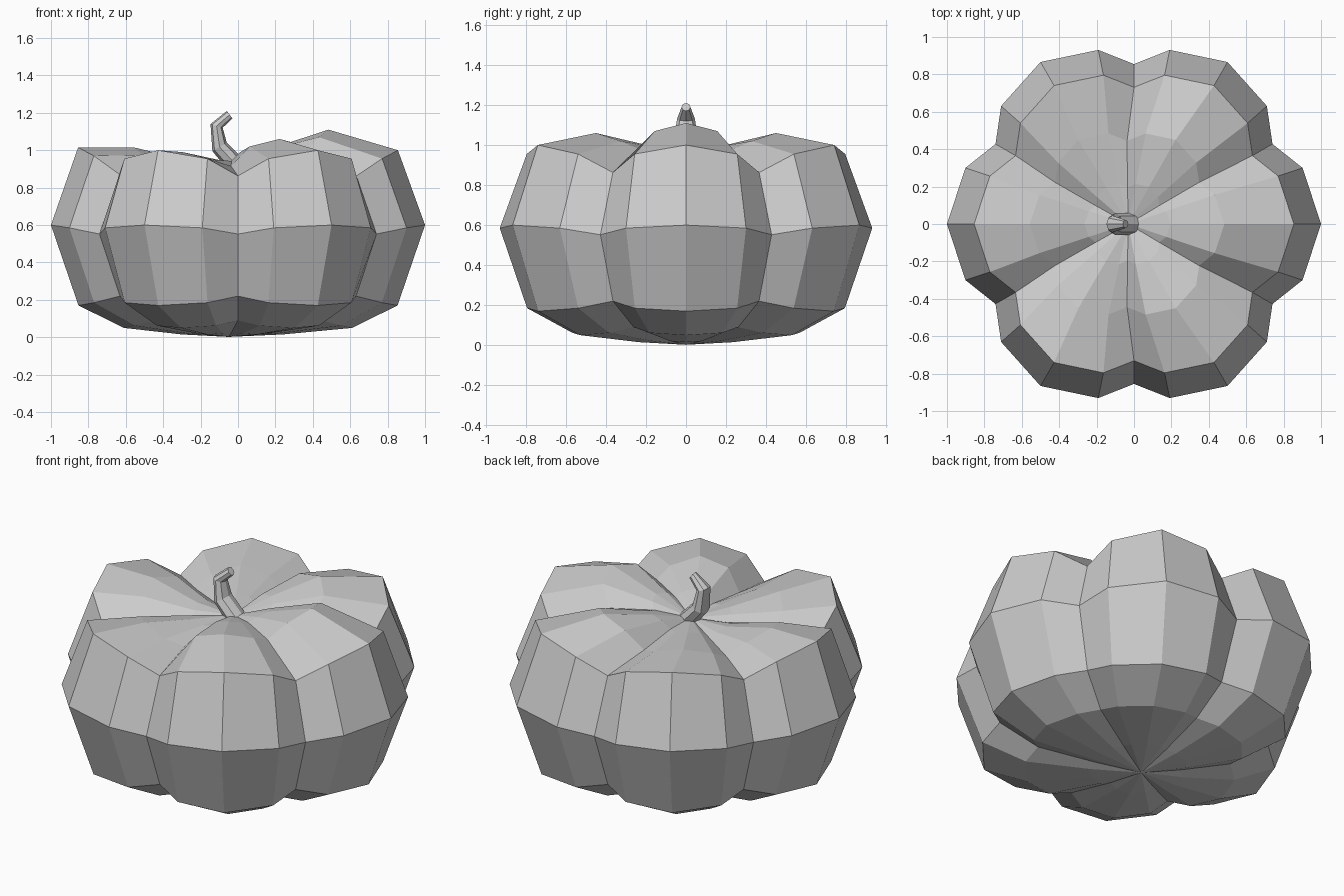
import bpy, bmesh
from math import sin, cos, pi, radians

cube = bpy.data.objects.get("Cube")
if cube:
    bpy.data.objects.remove(cube, do_unlink=True)

grey = bpy.data.materials.new("plain_grey")
grey.use_nodes = True
grey.diffuse_color = (0.6, 0.6, 0.6, 1)
grey.node_tree.nodes["Principled BSDF"].inputs["Base Color"].default_value = (0.6, 0.6, 0.6, 1)


def loft(name, rings, start, end):
    """Skin closed rings of points; close the ends with a fan or a cap."""
    bm = bmesh.new()
    loops = [[bm.verts.new(p) for p in ring] for ring in rings]
    n = len(loops[0])
    for low, high in zip(loops, loops[1:]):
        for i in range(n):
            j = (i + 1) % n
            bm.faces.new((low[i], low[j], high[j], high[i]))
    for loop, tip in ((loops[0], start), (loops[-1], end)):
        if tip is None:
            bm.faces.new(loop)
        else:
            centre = bm.verts.new(tip)
            for i in range(n):
                bm.faces.new((loop[i], loop[(i + 1) % n], centre))
    bmesh.ops.recalc_face_normals(bm, faces=bm.faces)
    mesh = bpy.data.meshes.new(name)
    bm.to_mesh(mesh)
    bm.free()
    mesh.materials.append(grey)
    obj = bpy.data.objects.new(name, mesh)
    bpy.context.collection.objects.link(obj)
    return obj


# Each of six lobes repeats: crest, shoulder, groove, shoulder
LOBE = [(0, 0), (18.4, 1), (30, 2), (41.6, 1)]
SHRINK = (1, 0.95, 0.855)


def lobed_ring(cx, radius, z, shoulder, groove, crests=(0,) * 6):
    """crests holds the height change of each lobe, starting at +x."""
    points = []
    for lobe in range(6):
        following = (lobe + 1) % 6
        for step, (angle, kind) in enumerate(LOBE):
            a = radians(60 * lobe + angle)
            r = radius * SHRINK[kind]
            lift = (crests[lobe], crests[lobe],
                    (crests[lobe] + crests[following]) / 2, crests[following])[step]
            height = z + lift + (0, shoulder, groove)[kind]
            points.append((cx + r * cos(a), r * sin(a), height))
    return points


# Ribbed body, from the underside up to the sunken crown
body = [
    lobed_ring(-0.03, 0.27, 0.015, 0.006, 0.02),
    lobed_ring(0, 0.61, 0.05, 0.012, 0.04),
    lobed_ring(0, 0.853, 0.17, 0.015, 0.05),
    lobed_ring(0, 1.0, 0.6, -0.015, -0.048),
    lobed_ring(0, 0.855, 1.0, -0.045, -0.137, (0, 0, 0, 0.015, 0, 0)),
    lobed_ring(-0.037, 0.52, 1.03, -0.04, -0.11, (0.08, 0.03, -0.04, -0.015, -0.04, 0.03)),
    lobed_ring(-0.035, 0.23, 0.975, -0.012, -0.035, (0.04, 0.025, -0.02, -0.03, -0.02, 0.025)),
]
loft("gourd_body", body, (-0.05, 0, 0.002), (-0.03, 0, 0.935))

# Crooked stem: each section spans a left and a right point, with a half width in y
SECTIONS = [
    ((-0.08, 0.925), (0.035, 0.945), 0.06),
    ((-0.137, 0.995), (-0.06, 1.04), 0.06),
    ((-0.147, 1.14), (-0.082, 1.12), 0.045),
    ((-0.06, 1.21), (-0.03, 1.17), 0.022),
]
stem = []
for (x0, z0), (x1, z1), half in SECTIONS:
    ring = []
    for i in range(8):
        a = 2 * pi * i / 8
        t = (1 + cos(a)) / 2
        ring.append((x0 + (x1 - x0) * t, half * sin(a), z0 + (z1 - z0) * t))
    stem.append(ring)
loft("stem", stem, None, None)
